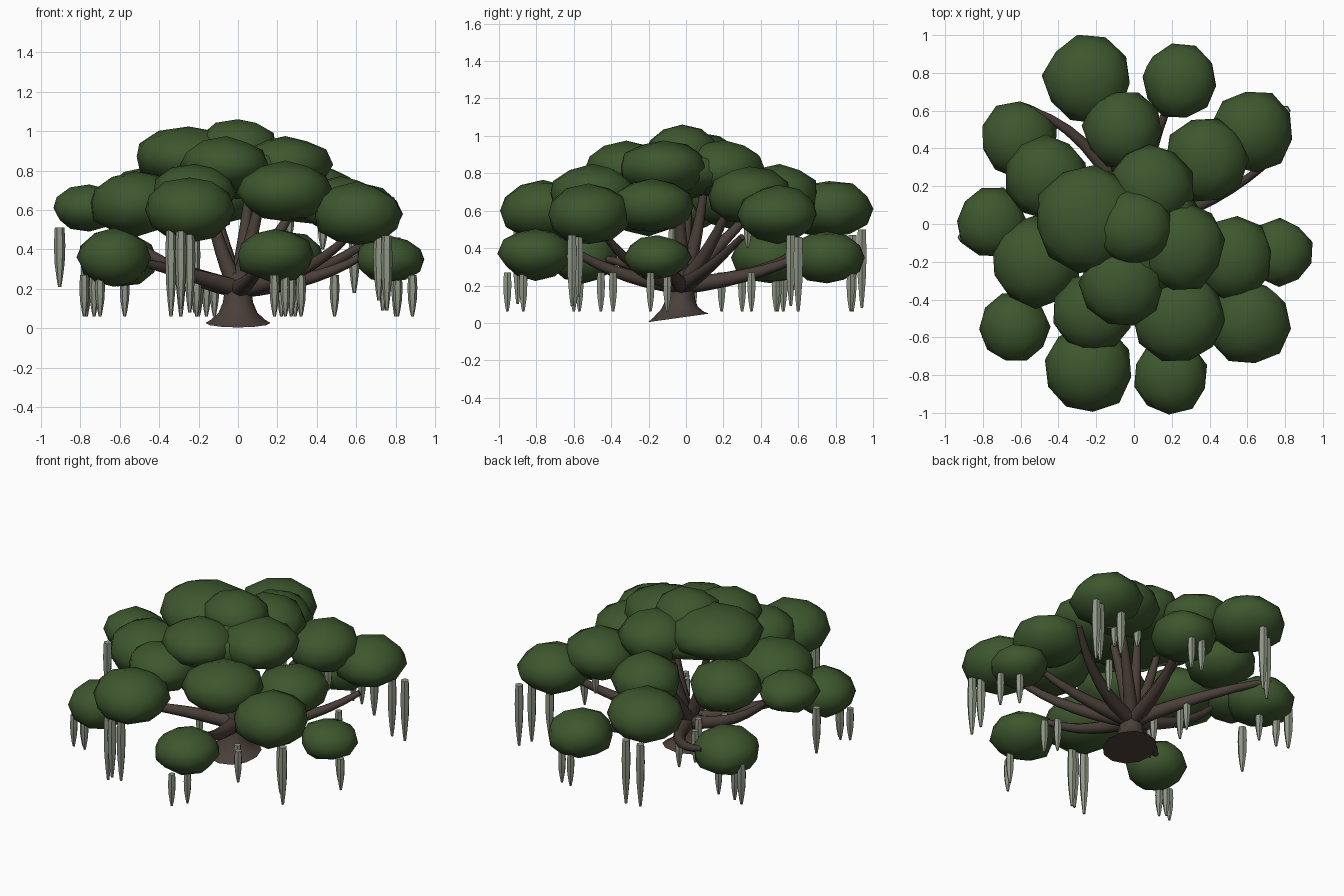
import bpy, bmesh, math, random
from mathutils import Vector, Matrix

random.seed(4)


def material(name, rgb):
    m = bpy.data.materials.new(name)
    m.diffuse_color = (*rgb, 1)
    return m


LEAF = material("leaf green", (0.047, 0.096, 0.027))
BARK = material("bark brown", (0.070, 0.050, 0.041))
MOSS = material("moss grey", (0.28, 0.31, 0.24))


def finish(bm, name, mat, angle=60):
    bmesh.ops.recalc_face_normals(bm, faces=bm.faces)
    me = bpy.data.meshes.new(name)
    bm.to_mesh(me)
    bm.free()
    me.materials.append(mat)
    ob = bpy.data.objects.new(name, me)
    bpy.context.collection.objects.link(ob)
    bpy.context.view_layer.objects.active = ob
    ob.select_set(True)
    bpy.ops.object.shade_smooth_by_angle(angle=math.radians(angle))
    ob.select_set(False)
    return ob


def loft(bm, rings, sides):
    """Skin a row of (centre, normal, radius) rings and cap both ends."""
    loops = []
    for c, n, r in rings:
        rot = Vector((0, 0, 1)).rotation_difference(n)
        loops.append([bm.verts.new(c + rot @ Vector((r * math.cos(t), r * math.sin(t), 0)))
                      for t in (2 * math.pi * i / sides for i in range(sides))])
    for a, b in zip(loops, loops[1:]):
        for i in range(sides):
            j = (i + 1) % sides
            bm.faces.new((a[i], a[j], b[j], b[i]))
    bm.faces.new(loops[0][::-1])
    bm.faces.new(loops[-1])


# Foliage clumps: x, y, z, horizontal radius, vertical radius
CLUMPS = [
    (-.245, .765, .61, .228, .15), (.24, .755, .35, .197, .14), (.62, .49, .58, .215, .15),
    (.38, .34, .68, .215, .15), (-.06, .50, .69, .205, .15), (-.61, .45, .35, .20, .14),
    (-.46, .25, .66, .215, .15), (-.755, .01, .61, .18, .115), (-.52, -.20, .635, .235, .16),
    (-.25, .03, .87, .275, .145), (.09, .20, .82, .22, .15), (0, -.02, .91, .20, .145),
    (.24, -.12, .83, .235, .14), (-.06, -.32, .83, .22, .135), (.24, -.50, .69, .235, .15),
    (-.22, -.47, .69, .21, .14), (-.245, -.765, .60, .23, .16), (.19, -.805, .37, .195, .135),
    (.605, -.52, .58, .22, .155), (.52, -.18, .625, .215, .14), (.77, -.15, .35, .172, .115),
    (-.63, -.55, .36, .183, .14), (0, -.04, .80, .35, .14)]
for k, (x, y, z, r, h) in enumerate(CLUMPS):
    bm = bmesh.new()
    bmesh.ops.create_icosphere(bm, subdivisions=2, radius=1.0)
    spin = Matrix.Rotation(random.uniform(0, 6.28), 3, 'Z')
    for v in bm.verts:
        p = spin @ v.co * random.uniform(.97, 1.08)
        v.co = (x + p.x * r, y + p.y * r, z + p.z * h)
    finish(bm, f"foliage_{k + 1:02d}", LEAF)

# Trunk with a flared, slightly tilted foot
bm = bmesh.new()
profile = [(-.04, .027, .165, .14), (-.038, .045, .135, .11), (-.035, .08, .098, .07),
           (-.03, .13, .077, .03), (-.02, .20, .066, 0), (-.01, .28, .05, 0)]
loft(bm, [(Vector((0, y, z)), Vector((0, -t, 1)).normalized(), r) for y, z, r, t in profile], 12)
finish(bm, "trunk", BARK)

# Branches: middle control point, then end point
BRANCHES = [
    ((-.32, -.22, .30), (-.52, -.42, .34)), ((.08, -.38, .23), (.15, -.62, .40)),
    ((.38, -.06, .22), (.62, -.12, .36)), ((.07, .40, .24), (.20, .66, .38)),
    ((-.17, .46, .25), (-.55, .61, .40)), ((.36, -.28, .25), (.57, -.44, .48)),
    ((.40, .08, .24), (.68, .30, .46)), ((-.36, .02, .26), (-.60, .0, .50)),
    ((.14, .12, .36), (.30, .24, .64)), ((-.06, .12, .36), (-.12, .40, .64)),
    ((-.10, -.01, .38), (-.18, .02, .76)), ((.06, -.02, .42), (.14, -.05, .76)),
    ((.03, .06, .42), (.06, .10, .74))]
for k, (mid, end) in enumerate(BRANCHES):
    a, b, c = Vector((0, -.02, .20)), Vector(mid), Vector(end)
    pts = [a * (1 - t) ** 2 + b * 2 * t * (1 - t) + c * t * t for t in (i / 7 for i in range(8))]
    rings = []
    for i, p in enumerate(pts):
        d = (pts[min(i + 1, 7)] - pts[max(i - 1, 0)]).normalized()
        rings.append((p, d, .048 - .030 * i / 7))
    bm = bmesh.new()
    loft(bm, rings, 8)
    finish(bm, f"branch_{k + 1:02d}", BARK)


# Hanging moss strands
def strand(name, x, y, top, bottom):
    bm = bmesh.new()
    w = .025 if top - bottom < .25 else .029
    rings = [(Vector((x, y, top + (bottom - top) * t)), Vector((0, 0, 1)), w * s)
             for t, s in ((0, .85), (.3, 1.0), (.6, .88), (.85, .55), (1, .28))]
    loft(bm, rings[::-1], 6)
    finish(bm, name, MOSS, 40)


SHORT = [(-.78, -.60), (-.73, -.57), (-.70, -.60), (-.575, .48), (.185, -.955), (.24, -.87),
         (.27, -.39), (.32, -.455), (.81, -.10), (.885, -.19), (.22, .89), (.29, .88),
         (-.70, .49), (-.21, -.10), (-.16, .30), (-.12, .04), (-.20, .19), (.49, .35)]
for k, (x, y) in enumerate(SHORT):
    strand(f"short_moss_{k + 1:02d}", x, y, .27, .06)

LONG = [(-.34, -.87, .50, .06), (-.29, -.90, .50, .10), (-.245, -.87, .48, .08),
        (-.905, -.07, .51, .21), (-.77, .52, .33, .06), (.715, -.575, .46, .14),
        (.755, -.61, .47, .09), (.80, .60, .46, .06), (.735, .56, .47, .09),
        (.59, .58, .48, .18), (-.22, .94, .50, .08), (-.29, .89, .47, .06),
        (.43, .33, .56, .40), (.26, .34, .57, .46)]
for k, s in enumerate(LONG):
    strand(f"long_moss_{k + 1:02d}", *s)
